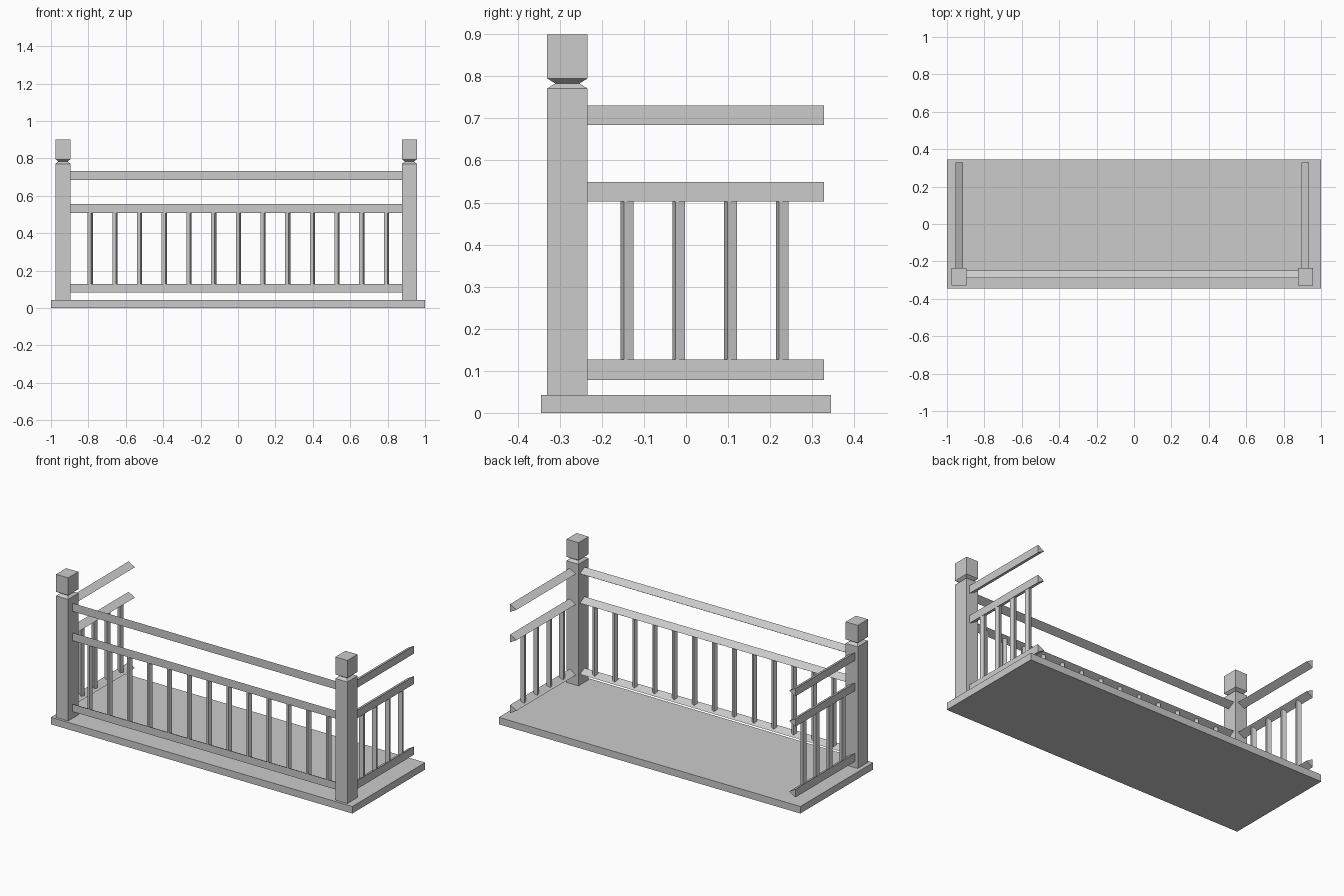
import bpy, bmesh
from math import radians
from mathutils import Matrix, Vector

if "Cube" in bpy.data.objects:
    bpy.data.objects.remove(bpy.data.objects["Cube"])


def finish(bm, name):
    bmesh.ops.recalc_face_normals(bm, faces=bm.faces)
    me = bpy.data.meshes.new(name)
    bm.to_mesh(me)
    bm.free()
    ob = bpy.data.objects.new(name, me)
    bpy.context.collection.objects.link(ob)
    return ob


def box(name, center, size, turn=0):
    bm = bmesh.new()
    m = (Matrix.Translation(center) @ Matrix.Rotation(radians(turn), 4, 'Z')
         @ Matrix.Diagonal((*size, 1)))
    bmesh.ops.create_cube(bm, size=1, matrix=m)
    return finish(bm, name)


def loft(name, rings):
    """Skin matching rings of points and cap both ends."""
    bm = bmesh.new()
    vs = [[bm.verts.new(p) for p in ring] for ring in rings]
    n = len(vs[0])
    for a, b in zip(vs, vs[1:]):
        for i in range(n):
            j = (i + 1) % n
            bm.faces.new((a[i], a[j], b[j], b[i]))
    bm.faces.new(vs[0])
    bm.faces.new(vs[-1])
    return finish(bm, name)


def rail(name, start, end, inward, z0, z1):
    """Triangular bar: flat face outside, ridge pointing inward."""
    def ring(p):
        p = Vector(p)
        up = Vector((0, 0, 1))
        return [p + up * z0, p + up * z1,
                p + Vector(inward) + up * (z0 + z1) / 2]
    loft(name, [ring(start), ring(end)])


# Floor slab
box("floor", (0, 0, 0.021), (2, 0.69, 0.042))

SHIFT = -0.0095     # railing sits slightly left of centre

# Corner posts with pinched necks
PROFILE = [(0.042, 1), (0.771, 1), (0.783, 0.6), (0.795, 1), (0.9, 1)]
for side, label in ((-1, "left"), (1, "right")):
    cx = SHIFT + side * 0.926
    loft(label + "_post",
         [[(cx + sx * 0.04 * k, -0.282 + sy * 0.048 * k, z)
           for sx, sy in ((-1, -1), (1, -1), (1, 1), (-1, 1))]
          for z, k in PROFILE])

    # Side rails
    ox = SHIFT + side * 0.946
    for part, z0, z1 in (("lower", 0.078, 0.127), ("middle", 0.502, 0.549),
                         ("top", 0.684, 0.731)):
        rail(f"{label}_{part}_rail", (ox, -0.25, 0), (ox, 0.328, 0),
             (-side * 0.042, 0, 0), z0, z1)

    # Side balusters
    for i in range(4):
        box(f"{label}_baluster_{i + 1}",
            (SHIFT + side * 0.93, -0.14 + i * 0.123, 0.315),
            (0.024, 0.024, 0.41), side * 18)

# Front rails
for part, z0, z1 in (("lower", 0.083, 0.128), ("middle", 0.508, 0.556),
                     ("top", 0.684, 0.733)):
    rail(f"front_{part}_rail", (-0.91, -0.29, 0), (0.89, -0.29, 0),
         (0, 0.042, 0), z0, z1)

# Front balusters
for i in range(13):
    box(f"front_baluster_{i + 1}", (-0.79 + i * 0.132, -0.274, 0.317),
        (0.021, 0.021, 0.41), -25)
